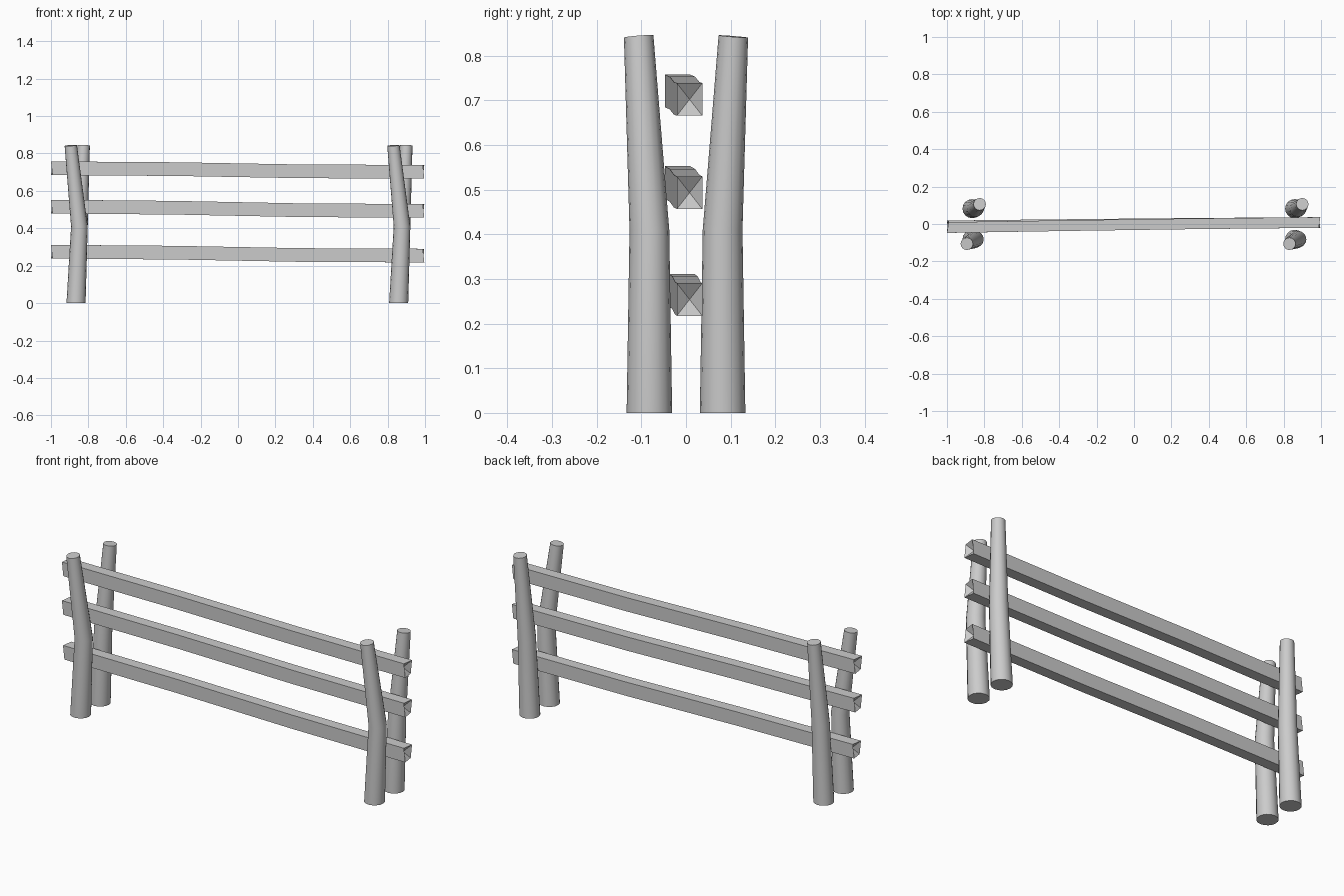
import bpy, bmesh
from mathutils import Vector

cube = bpy.data.objects.get("Cube")
if cube:
    bpy.data.objects.remove(cube, do_unlink=True)

grey = bpy.data.materials.new("plain_grey")
grey.use_nodes = True
colour = (0.6, 0.6, 0.6, 1)
grey.diffuse_color = colour
grey.node_tree.nodes["Principled BSDF"].inputs["Base Color"].default_value = colour


def loft(name, rings, hollow=0.0, smooth=False):
    """Skin a list of point rings; hollow pokes the ends inwards along x."""
    bm = bmesh.new()
    loops = [[bm.verts.new(p) for p in ring] for ring in rings]
    n = len(loops[0])
    for a, b in zip(loops, loops[1:]):
        for i in range(n):
            j = (i + 1) % n
            bm.faces.new((a[i], a[j], b[j], b[i]))
    for loop, inward in ((loops[0], 1), (loops[-1], -1)):
        cap = bm.faces.new(loop)
        if hollow:
            centre = bmesh.ops.poke(bm, faces=[cap])["verts"][0]
            centre.co.x += inward * hollow
    bmesh.ops.recalc_face_normals(bm, faces=bm.faces)
    mesh = bpy.data.meshes.new(name)
    bm.to_mesh(mesh)
    bm.free()
    mesh.materials.append(grey)
    obj = bpy.data.objects.new(name, mesh)
    bpy.context.collection.objects.link(obj)
    if smooth:
        bpy.ops.object.select_all(action='DESELECT')
        obj.select_set(True)
        bpy.context.view_layer.objects.active = obj
        bpy.ops.object.shade_smooth_by_angle(angle=0.6)
    return obj


def post_ring(centre, radius, tilt_x=0.0, tilt_y=0.0, sides=16):
    """Round section, tilted by raising z across x and y."""
    from math import cos, sin, tau
    ring = []
    for i in range(sides):
        dx, dy = radius * cos(tau * i / sides), radius * sin(tau * i / sides)
        ring.append(Vector(centre) + Vector((dx, dy, dx * tilt_x + dy * tilt_y)))
    return ring


# Posts: the front pair is crooked, the back pair leans gently
for side, shift in (("right", 0.0), ("left", 1.725)):
    for end, sy, top_x, tilt in (("front", -1, -0.894, 0.06), ("back", 1, -0.825, -0.03)):
        loft(f"{end}_{side}_post", [
            post_ring((shift - 0.866, sy * 0.082, 0), 0.051),
            post_ring((shift - 0.848, sy * 0.082, 0.41), 0.0445),
            post_ring((shift + top_x, sy * 0.106, 0.843), 0.033, tilt, -sy * 0.08),
        ], smooth=True)


# Rails: square, slightly sagging beams with hollowed ends
def rail_ring(x, y, z, width, height, skew):
    w, h = width / 2, height / 2
    return [(x + skew, y - w, z - h), (x - skew, y + w, z - h),
            (x + skew, y + w, z + h), (x - skew, y - w, z + h)]


rails = {
    "top_rail": (-0.019, 0.721, 0.702),
    "middle_rail": (-0.019, 0.516, 0.493),
    "bottom_rail": (-0.010, 0.275, 0.254),
}
for name, (y0, z0, z1) in rails.items():
    y1 = 0.008
    rings = []
    for x, t, sag, skew in ((-0.996, 0, 0, 0.004), (-0.33, 0.4, 0.003, 0),
                            (0.33, 0.75, -0.002, 0), (0.992, 1, 0, 0.004)):
        rings.append(rail_ring(x, y0 + (y1 - y0) * t, z0 + (z1 - z0) * t + sag,
                               0.057, 0.073, skew))
    loft(name, rings, hollow=0.03)
